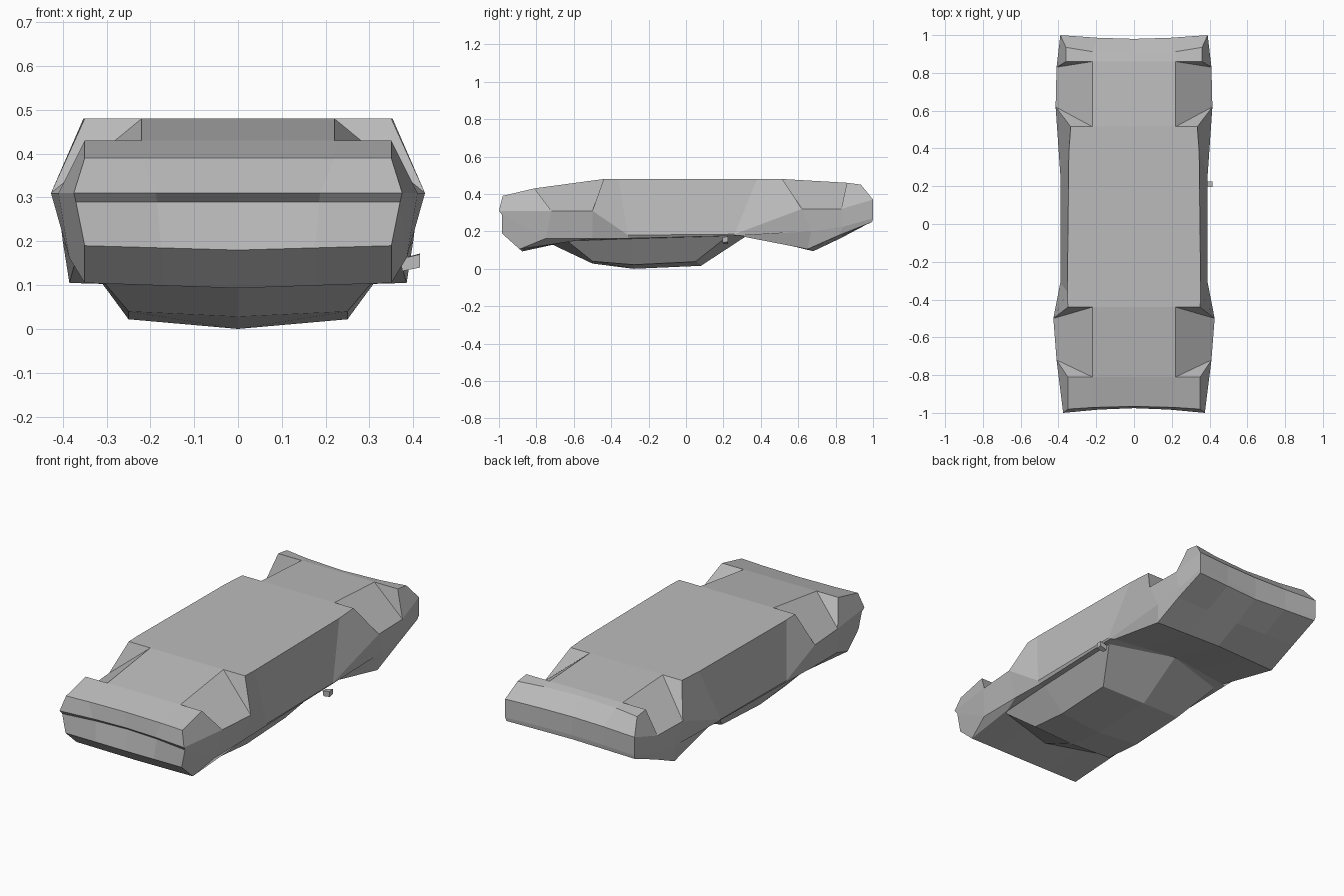
import bpy, bmesh
from mathutils import Vector as V

if "Cube" in bpy.data.objects:
    bpy.data.objects.remove(bpy.data.objects["Cube"])

grey = bpy.data.materials.new("plain grey")
grey.diffuse_color = (0.5, 0.5, 0.5, 1)
grey.use_nodes = True
grey.node_tree.nodes["Principled BSDF"].inputs["Base Color"].default_value = grey.diffuse_color


def make_object(name, faces, mirror=True):
    """Build a flat-shaded mesh from faces of points, mirrored over x = 0."""
    bm = bmesh.new()
    for side in ((1, -1) if mirror else (1,)):
        for f in faces:
            pts = [V((p[0] * side, p[1], p[2])) for p in f]
            bm.faces.new([bm.verts.new(p) for p in pts])
    bmesh.ops.remove_doubles(bm, verts=bm.verts, dist=0.0005)
    bmesh.ops.dissolve_degenerate(bm, edges=bm.edges, dist=0.0005)
    bmesh.ops.recalc_face_normals(bm, faces=bm.faces)
    mesh = bpy.data.meshes.new(name)
    bm.to_mesh(mesh)
    bm.free()
    mesh.materials.append(grey)
    ob = bpy.data.objects.new(name, mesh)
    bpy.context.collection.objects.link(ob)
    return ob


# Overturned car body: each station holds underside edge, widest point,
# belt line, deck corner and deck centre (y, z)
stations = [
    ((.35, -.98, .39), (.375, -1.0, .31), (.37, -.985, .29), (.35, -.985, .19), (-.97, .18)),
    ((.35, -.81, .43), (.41, -.72, .31), (.385, -.75, .162), (.35, -.89, .105), (-.875, .093)),
    ((.35, -.44, .48), (.427, -.50, .31), (.385, -.50, .163), (.35, -.60, .15), (-.71, .132)),
    ((.353, -.36, .48), (.39, -.31, .18), (.38, -.31, .163), (.35, -.31, .16), (-.31, .16)),
    ((.345, .38, .48), (.39, .26, .185), (.385, .27, .177), (.365, .28, .177), (.33, .18)),
    ((.335, .515, .48), (.415, .62, .32), (.40, .67, .2), (.385, .65, .105), (.68, .094)),
    ((.36, .86, .46), (.41, .83, .32), (.397, .84, .225), (.387, .82, .18), (.83, .165)),
    ((.36, .935, .45), (.39, 1.0, .37), (.39, 1.0, .27), (.385, .995, .25), (.975, .245)),
]
last = len(stations) - 1
rows = []
for i, (c, d, h, e, f) in enumerate(stations):
    bow = {0: .985, last: .96}.get(i, 1)
    under = V((0, c[1] * bow, c[2]))
    inner = V((.22, c[1] * (bow + (1 - bow) * .4), c[2]))
    centre = V((0, f[0], f[1]))
    deck = centre.lerp(V(e), .5)
    rows.append([under, inner, V(c), V(d), V(h), V(e), deck, centre])

faces = []
for i in range(last):
    a, b = rows[i], rows[i + 1]
    for k in range(7):
        if i in (1, 5) and k in (1, 2):
            continue
        faces.append((a[k + 1], b[k + 1], b[k], a[k]))
    # Wheel arches cut into the underside
    if i in (1, 5):
        faces += [(a[1], b[1], b[3], a[3]), (a[1], a[2], a[3]), (b[1], b[2], b[3])]

# Bowed end panels, with a recessed groove at the -y end
for r, y_wide, y_belt in ((rows[0], -.975, -.95), (rows[-1], .98, .98)):
    def across(p, y):
        mid = V((0, y, p.z))
        return [mid, mid.lerp(p, .5) + V((0, (y - p.y) * .2, 0)), p]
    strips = [r[0:3], across(r[3], y_wide), across(r[4], y_belt), [r[7], r[6], r[5]]]
    for s, t in zip(strips, strips[1:]):
        for k in range(2):
            faces.append((s[k], s[k + 1], t[k + 1], t[k]))
make_object("car_body", faces)

# Cabin with roof facing down: (corner, centre) pairs along the length
arch = [
    ((.345, -.64, .152), (0, -.72, .132)),
    ((.25, -.50, .04), (0, -.50, .028)),
    ((.25, -.28, .022), (0, -.28, 0)),
    ((.25, .05, .038), (0, .08, .016)),
    ((.36, .23, .18), (0, .335, .183)),
]
cabin = [(p[0], q[0], q[1], p[1]) for p, q in zip(arch, arch[1:])]
corner = [p[0] for p in arch]
base_mid = (.355, -.30, .165)
cabin += [(corner[0], corner[1], corner[2], base_mid),
          (base_mid, corner[2], corner[3], corner[4])]
make_object("cabin", cabin)

# Single door mirror on the +x side
inner_end = [(.37, .20, .16), (.375, .20, .132), (.375, .225, .132), (.37, .225, .16)]
outer_end = [(.415, .195, .17), (.415, .195, .14), (.415, .225, .145), (.415, .225, .172)]
mirror = [inner_end, outer_end]
for k in range(4):
    n = (k + 1) % 4
    mirror.append((inner_end[k], inner_end[n], outer_end[n], outer_end[k]))
make_object("door_mirror", mirror, mirror=False)
